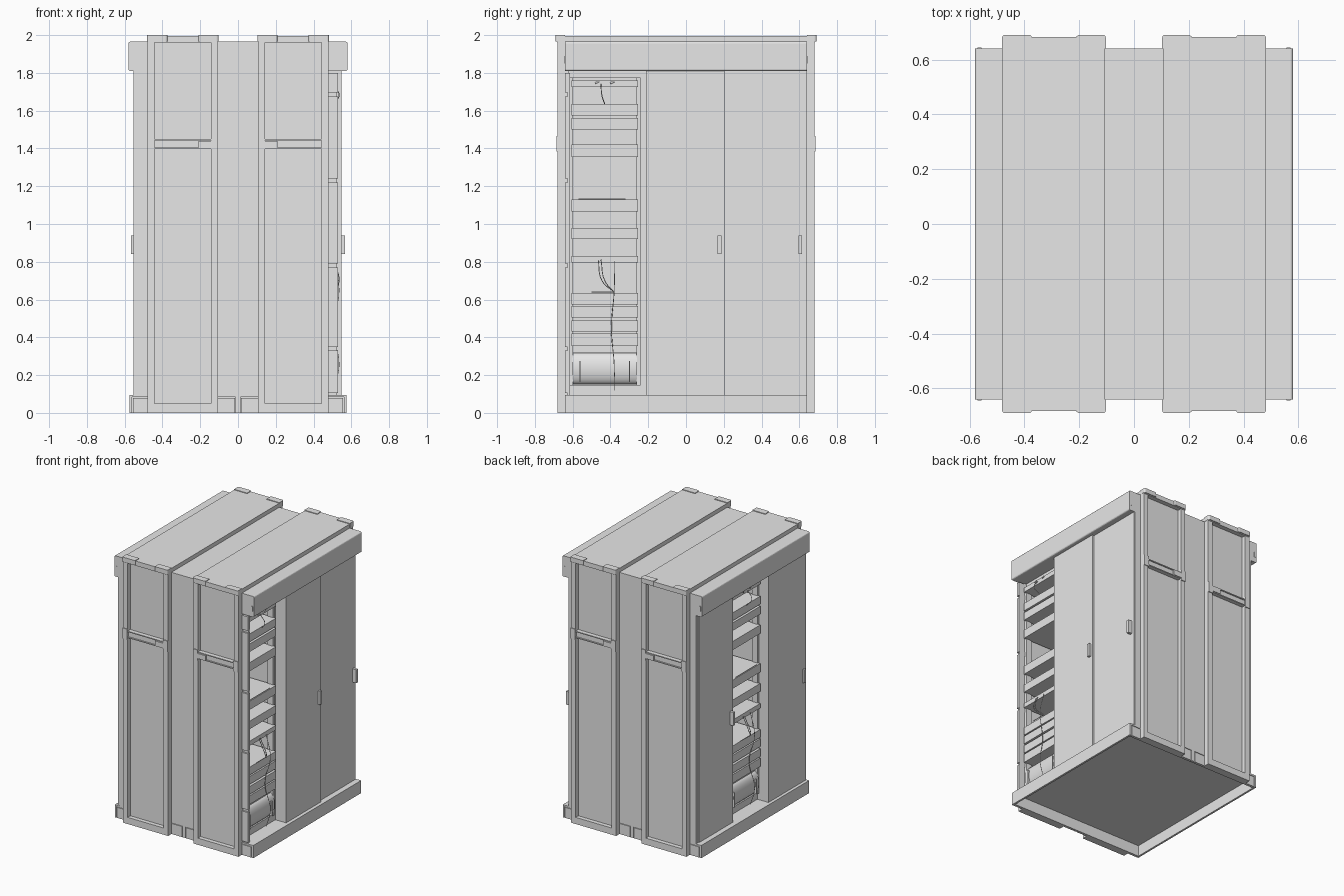
import bpy, bmesh
from mathutils import Vector

cube = bpy.data.objects.get("Cube")
if cube:
    bpy.data.objects.remove(cube, do_unlink=True)

grey = bpy.data.materials.new("light grey metal")
grey.use_nodes = True
COLOUR = (0.8, 0.8, 0.8, 1)
grey.diffuse_color = COLOUR
grey.node_tree.nodes["Principled BSDF"].inputs["Base Color"].default_value = COLOUR


def add(name, data):
    obj = bpy.data.objects.new(name, data)
    bpy.context.scene.collection.objects.link(obj)
    data.materials.append(grey)


def finish(name, bm):
    mesh = bpy.data.meshes.new(name)
    bm.to_mesh(mesh)
    bm.free()
    add(name, mesh)


def box(name, xs, ys, zs, round_edges=None):
    """Box between two x, two y and two z positions; round_edges picks edges by midpoint."""
    bm = bmesh.new()
    bmesh.ops.create_cube(bm, size=1)
    if round_edges:
        chosen = [e for e in bm.edges if round_edges((e.verts[0].co + e.verts[1].co) / 2)]
    for v in bm.verts:
        v.co = Vector([(r[0] + r[1]) / 2 + c * abs(r[1] - r[0])
                       for c, r in zip(v.co, (xs, ys, zs))])
    if round_edges:
        bmesh.ops.bevel(bm, geom=chosen, offset=0.01, segments=3, profile=0.5, affect='EDGES')
    finish(name, bm)


def sided(s, a, b):
    return (s * a, s * b)


def cable(name, points, radius=0.0025):
    curve = bpy.data.curves.new(name, 'CURVE')
    curve.dimensions = '3D'
    curve.bevel_depth, curve.bevel_resolution, curve.resolution_u = radius, 1, 6
    spline = curve.splines.new('BEZIER')
    spline.bezier_points.add(len(points) - 1)
    for p, co in zip(spline.bezier_points, points):
        p.co = co
        p.handle_left_type = p.handle_right_type = 'AUTO'
    add(name, curve)


# Hollow base: floor and thin skirts, roof, core spine
LOW, HIGH = 0.095, 1.81
box("floor", (-0.575, 0.575), (-0.64, 0.64), (0.083, LOW))
box("roof", (-0.5, 0.5), (-0.64, 0.64), (HIGH, 1.965))
box("core_spine", (-0.03, 0.03), (-0.62, 0.62), (LOW, HIGH))
for s in (-1, 1):
    box("side_skirt", sided(s, 0.56, 0.575), (-0.64, 0.64), (0, 0.085))
    box("end_skirt", (-0.56, 0.56), sided(s, 0.62, 0.632), (0, 0.085))
    box("skirt_divider", (-0.012, 0.012), sided(s, 0.63, 0.64), (0, 0.085))
    for t in (-1, 1):
        box("skirt_plate", sided(s, 0.017, 0.556), sided(t, 0.63, 0.64), (0, 0.079))

# Solid blocks of the body beside each open bay
box("right_body_block", (0.03, 0.46), (-0.24, 0.62), (LOW, HIGH))
for t in (-1, 1):
    box("left_body_block", (-0.46, -0.03), sided(t, 0.19, 0.62), (LOW, HIGH))
    box("end_wall", (-0.48, 0.48), sided(t, 0.62, 0.64), (LOW, HIGH))

# Side fascias with end slots, corner posts
for s in (-1, 1):
    box("top_fascia", sided(s, 0.48, 0.58), (-0.64, 0.64), (HIGH, 1.965),
        lambda m: m.x * s > 0.4 and abs(m.z) > 0.4)
    for t in (-1, 1):
        box("fascia_slot", sided(s, 0.557, 0.571), sided(t, 0.638, 0.643), (1.85, 1.89),
            None)
        if s < 0 or t > 0:
            box("corner_post", sided(s, 0.46, 0.53), sided(t, 0.612, 0.64), (LOW, HIGH))
cuts = [LOW, 0.34, 0.78, 1.23, 1.685, HIGH]
for low, high in zip(cuts, cuts[1:]):
    box("notched_post", (0.48, 0.53), (-0.64, -0.615), (low + 0.01, high - 0.01))
    box("post_hinge_tab", (0.46, 0.525), (-0.628, -0.615), (low - 0.01, low + 0.025))


# Sliding doors with pull handles
def door(s, y0, y1, face, handle_y):
    box("sliding_door", sided(s, 0.455, face), (y0, y1), (LOW, HIGH))
    box("door_handle", sided(s, face, 0.566), (handle_y - 0.01, handle_y + 0.01), (0.84, 0.94))


door(1, -0.213, 0.203, 0.549, 0.177)
door(1, 0.203, 0.635, 0.533, 0.605)
door(-1, 0.21, 0.612, 0.536, 0.235)
door(-1, -0.638, -0.19, 0.552, -0.605)


# Equipment bay: frame, shelf units, drum and cables
def rack(s, yc):
    half = 0.19
    box("rack_header", sided(s, 0.03, 0.46), (yc - half, yc + half), (1.775, HIGH))
    box("rack_sill", sided(s, 0.03, 0.46), (yc - half, yc + half), (LOW, 0.145))
    for t in (-1, 1):
        box("rack_upright", sided(s, 0.43, 0.475), (yc + t * half, yc + t * (half - 0.022)),
            (0.145, 1.775))
    units = [(1.725, 1.76), (1.575, 1.635), (1.5, 1.56), (1.355, 1.42),
             (1.065, 1.13), (0.92, 0.98), (0.795, 0.83), (0.575, 0.635),
             (0.505, 0.565), (0.43, 0.49), (0.355, 0.42)]
    for zs in units:
        box("rack_unit", sided(s, 0.05, 0.495), (yc - 0.175, yc + 0.175), zs)
    # Bottom unit with a bulging front between thin brackets
    box("drum_housing", sided(s, 0.05, 0.455), (yc - 0.172, yc + 0.172), (0.15, 0.32))
    for t in (-1, 1):
        box("drum_bracket", sided(s, 0.45, 0.495), sided(1, yc + t * 0.128, yc + t * 0.134),
            (0.165, 0.275))
    bm = bmesh.new()
    bmesh.ops.create_cone(bm, cap_ends=True, segments=32, radius1=1, radius2=1, depth=0.34)
    for v in bm.verts:
        v.co = Vector((v.co.x * 0.04 + s * 0.447, v.co.z + yc, v.co.y * 0.083 + 0.235))
    bmesh.ops.recalc_face_normals(bm, faces=bm.faces)
    for f in bm.faces:
        f.smooth = len(f.verts) == 4
    finish("drum", bm)
    # Loose cables
    x, bow = s * 0.5, s * 0.535
    off = yc + s * 0.05
    cable("long_cable", [(x, off, 0.81), (bow, off, 0.65), (x, off - s * 0.015, 0.45),
                         (bow, off, 0.25), (x, off, 0.12)], 0.002)
    for d in (0.07, 0.085):
        cable("looped_cable", [(x, off - s * d, 0.81), (bow, off - s * (d - 0.02), 0.7),
                               (x, off, 0.64)])
    cable("flat_cable", [(x, off - s * 0.12, 0.64), (x, off, 0.64)])
    cable("shelf_cable", [(s * 0.49, yc - 0.14, 1.133), (s * 0.49, yc + 0.11, 1.133)])
    cable("top_cable", [(x, yc - 0.02, 1.74), (bow, yc - 0.015, 1.68), (x, yc, 1.635)])
    for d in (-0.04, 0.04):
        cable("top_plug", [(x, yc + d - 0.01, 1.745), (x, yc + d + 0.01, 1.755)], 0.005)


rack(1, -0.43)
rack(-1, 0)

# Two wrap-around ribs: top slab, and on each end rails, panels and a clamp bar
WALL = 0.63
for s in (-1, 1):
    box("rib_top", sided(s, 0.105, 0.48), (-0.683, 0.683), (1.96, 1.995))
    for t in (-1, 1):
        for inner, outer in ((0.105, 0.143), (0.441, 0.48)):
            box("rib_rail", sided(s, inner, outer), sided(t, WALL, 0.68), (0, 1.96))
            box("rib_clamp", sided(s, inner, outer), sided(t, WALL, 0.686), (1.385, 1.465))
        for inner, outer in ((0.103, 0.21), (0.373, 0.481)):
            box("rib_corner_cap", sided(s, inner, outer), sided(t, 0.64, 0.69), (1.965, 2),
                lambda m: m.y * t > 0.4 and abs(m.x) > 0.4)
        box("rib_panel", sided(s, 0.143, 0.441), sided(t, WALL, 0.648), (0, 1.96))
        box("rib_sill", sided(s, 0.143, 0.441), sided(t, WALL, 0.68), (0, 0.05))
        # Clamp bar with a latch at its inner end
        for z in (1.398, 1.442):
            box("clamp_bar_lip", sided(s, 0.143, 0.441), sided(t, WALL, 0.68), (z, z + 0.007))
        box("clamp_bar", sided(s, 0.143, 0.441), sided(t, WALL, 0.672), (1.4, 1.445))
        box("clamp_latch", sided(s, 0.143, 0.21), sided(t, WALL, 0.686), (1.403, 1.44))
